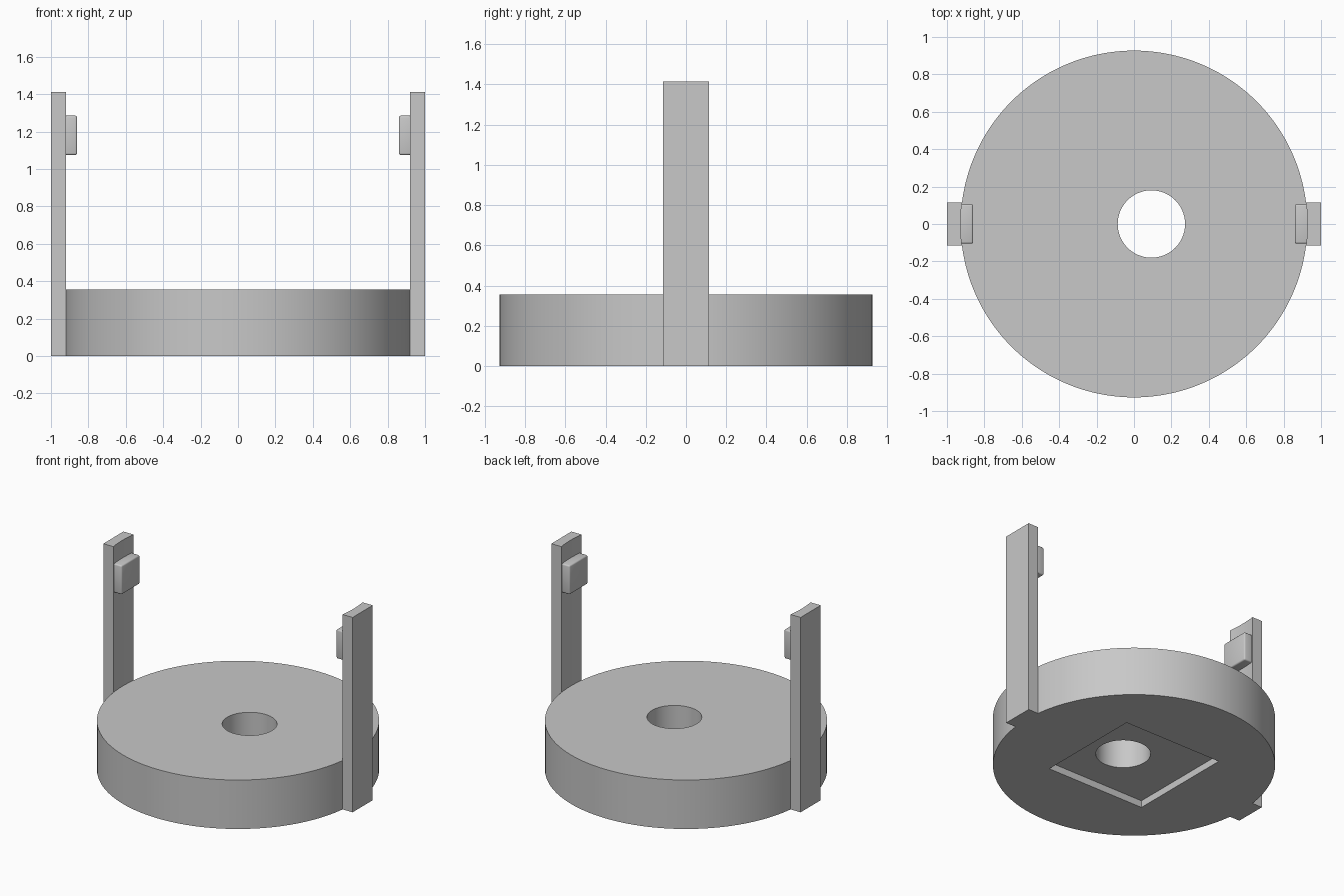
import bpy
import bmesh
import math

if "Cube" in bpy.data.objects:
    bpy.data.objects.remove(bpy.data.objects["Cube"], do_unlink=True)

RADIUS, THICK = 0.927, 0.355
POST_TOP, POST_HALF = 1.413, 0.115

grey = bpy.data.materials.new("plain grey")
grey.use_nodes = True
grey.diffuse_color = (0.58, 0.58, 0.58, 1)
grey.node_tree.nodes["Principled BSDF"].inputs["Base Color"].default_value = grey.diffuse_color


def prism(name, outline, z0, z1):
    """Extrude a flat outline between two heights."""
    bm = bmesh.new()
    face = bm.faces.new([bm.verts.new((x, y, z0)) for x, y in outline])
    top = bmesh.ops.extrude_face_region(bm, geom=[face])["geom"]
    verts = [v for v in top if isinstance(v, bmesh.types.BMVert)]
    bmesh.ops.translate(bm, vec=(0, 0, z1 - z0), verts=verts)
    bmesh.ops.recalc_face_normals(bm, faces=bm.faces)
    mesh = bpy.data.meshes.new(name)
    bm.to_mesh(mesh)
    bm.free()
    mesh.materials.append(grey)
    obj = bpy.data.objects.new(name, mesh)
    bpy.context.collection.objects.link(obj)
    return obj


def circle(radius, cx, count):
    return [(cx + radius * math.cos(math.tau * i / count),
             radius * math.sin(math.tau * i / count)) for i in range(count)]


def rect(x0, x1, y):
    return [(x0, -y), (x1, -y), (x1, y), (x0, y)]


def activate(obj):
    bpy.ops.object.select_all(action="DESELECT")
    obj.select_set(True)
    bpy.context.view_layer.objects.active = obj


def cut(target, cutter):
    mod = target.modifiers.new("cut", "BOOLEAN")
    mod.operation, mod.solver, mod.object = "DIFFERENCE", "EXACT", cutter
    activate(target)
    bpy.ops.object.modifier_apply(modifier=mod.name)
    bpy.data.objects.remove(cutter, do_unlink=True)


# Round base with an off-centre through hole and a square recess underneath
base = prism("base_disc", circle(RADIUS, 0, 160), 0, THICK)
cut(base, prism("recess_cutter", rect(-0.395, 0.395, 0.395), -0.1, 0.05))
cut(base, prism("hole_cutter", circle(0.18, 0.093, 80), -0.2, THICK + 0.1))
activate(base)
bpy.ops.object.shade_smooth_by_angle(angle=math.radians(30))

# Upright posts hug the disc with a concave inner face; each has a catch near the top
half_angle = math.asin(POST_HALF / RADIUS)
arc = [(RADIUS * math.cos(a), RADIUS * math.sin(a))
       for a in (half_angle * (1 - i / 6) for i in range(13))]
for side, sign in (("left", 1), ("right", -1)):
    outline = arc + [(1, -POST_HALF), (1, POST_HALF)]
    post = prism(side + "_post", [(sign * x, y) for x, y in outline], 0, POST_TOP)
    activate(post)
    bpy.ops.object.shade_smooth_by_angle(angle=math.radians(30))

    catch = prism(side + "_catch", rect(sign * 0.86, sign * 0.945, 0.105), 1.075, 1.285)
    bevel = catch.modifiers.new("soft edges", "BEVEL")
    bevel.width, bevel.segments = 0.01, 3
    activate(catch)
    bpy.ops.object.modifier_apply(modifier=bevel.name)
    bpy.ops.object.shade_smooth_by_angle(angle=math.radians(40))
